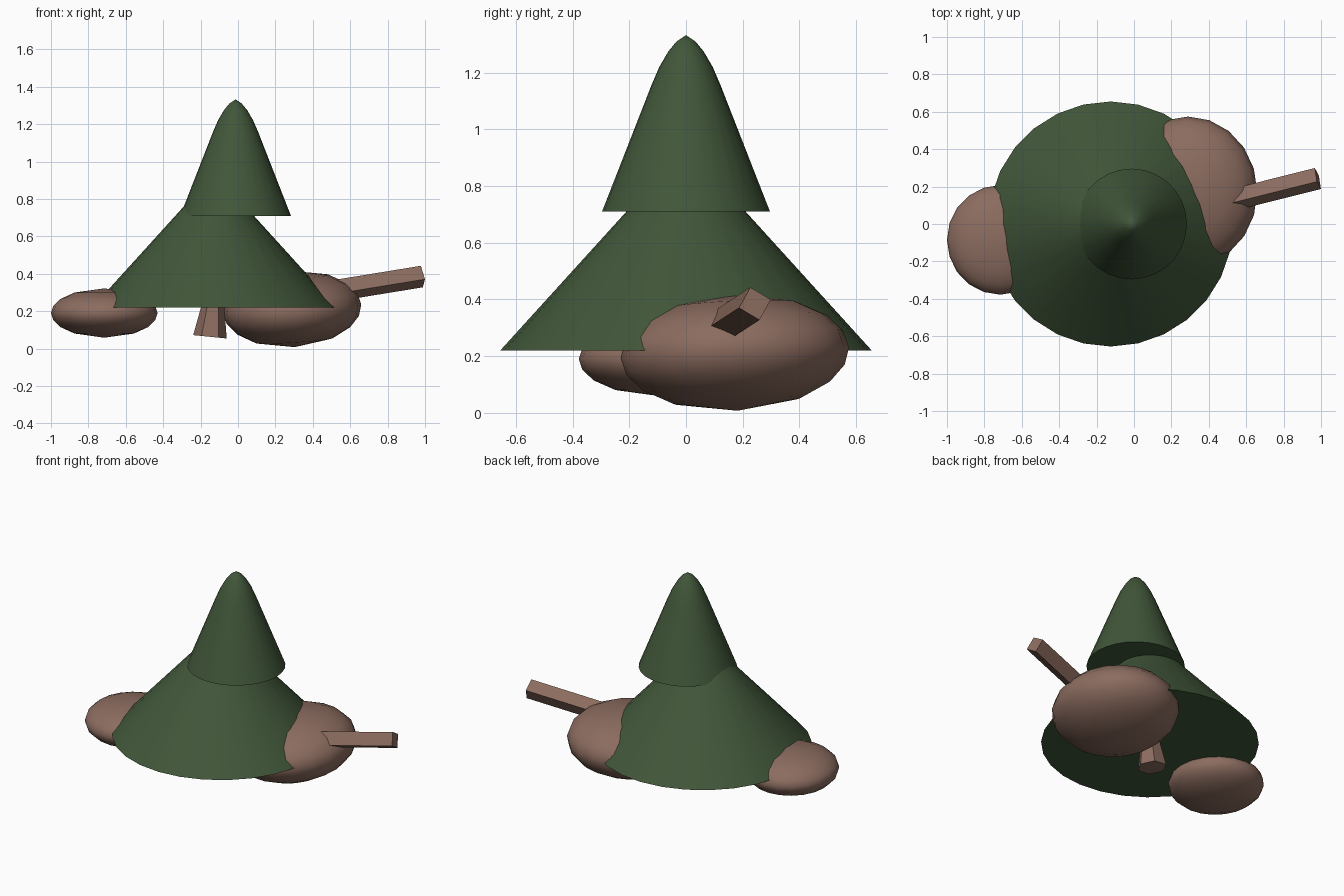
import bpy, bmesh, math
from mathutils import Vector, Matrix, Euler

if "Cube" in bpy.data.objects:
    bpy.data.objects.remove(bpy.data.objects["Cube"])


def material(name, rgb):
    m = bpy.data.materials.new(name)
    m.use_nodes = True
    m.diffuse_color = (*rgb, 1)
    m.node_tree.nodes["Principled BSDF"].inputs["Base Color"].default_value = (*rgb, 1)
    return m


green = material("pine green", (0.053, 0.095, 0.042))
brown = material("bark brown", (0.26, 0.15, 0.115))


def lathe(name, profile, sides, mat, matrix, smooth_angle=None):
    """Turn (radius, height) points, bottom to top, about z."""
    bm = bmesh.new()
    rings = []
    for r, z in profile:
        count = sides if r > 0.001 else 1
        rings.append([bm.verts.new((r * math.cos(math.tau * i / sides),
                                    r * math.sin(math.tau * i / sides), z))
                      for i in range(count)])
    for low, high in zip(rings, rings[1:]):
        for i in range(sides):
            j = (i + 1) % sides
            corners = [low[i % len(low)], low[j % len(low)],
                       high[j % len(high)], high[i % len(high)]]
            bm.faces.new(list(dict.fromkeys(corners)))
    # Close the open ends
    if len(rings[0]) > 1:
        bm.faces.new(rings[0][::-1])
    if len(rings[-1]) > 1:
        bm.faces.new(rings[-1])
    mesh = bpy.data.meshes.new(name)
    bm.to_mesh(mesh)
    bm.free()
    mesh.materials.append(mat)
    ob = bpy.data.objects.new(name, mesh)
    ob.matrix_world = matrix
    bpy.context.collection.objects.link(ob)
    if smooth_angle:
        bpy.ops.object.select_all(action="DESELECT")
        ob.select_set(True)
        bpy.context.view_layer.objects.active = ob
        bpy.ops.object.shade_smooth_by_angle(angle=math.radians(smooth_angle))
    return ob


def rock(name, centre, radii, tilt):
    """Flattened ball with wide polar caps."""
    angles = [0, 34, 55, 73, 90, 107, 125, 146, 180]
    profile = [(math.sin(math.radians(a)), -math.cos(math.radians(a))) for a in angles]
    matrix = Matrix.LocRotScale(Vector(centre), Euler(tilt), Vector(radii))
    return lathe(name, profile, 20, brown, matrix, 60)


# Foliage tiers, both with closed undersides
lathe("lower_foliage", [(0.655, 0.22), (0.21, 0.71), (0.12, 0.81), (0.06, 0.86), (0, 0.89)],
      28, green, Matrix.Translation((-0.125, 0, 0)), 50)
lathe("upper_foliage", [(0.296, 0.71), (0.122, 1.155), (0.094, 1.22), (0.062, 1.275),
                        (0.033, 1.31), (0, 1.332)],
      28, green, Matrix.Translation((-0.013, 0, 0)), 50)

# Boulders
rock("large_rock", (0.29, 0.172, 0.212), (0.37, 0.403, 0.205), (0.047, -0.065, 0))
rock("small_rock", (-0.715, -0.085, 0.19), (0.285, 0.293, 0.132), (0, 0, 0))

# Trunk stub, tapering up into the foliage
trunk_tilt = Euler((0, 0.1, 0)).to_matrix().to_4x4()
lathe("trunk", [(0.09, 0), (0.062, 0.16), (0.05, 0.4)], 6, brown,
      Matrix.Translation((-0.15, -0.01, 0.063)) @ trunk_tilt)

# Square branch leaning out of the large rock
root, tip = Vector((0.4, 0.097, 0.29)), Vector((0.983, 0.243, 0.385))
axis = (tip - root).to_track_quat("Z", "Y").to_matrix().to_4x4()
roll = Matrix.Rotation(math.radians(14), 4, "Z")
lathe("branch", [(0.06, 0), (0.06, (tip - root).length)], 4, brown,
      Matrix.Translation(root) @ axis @ roll)
